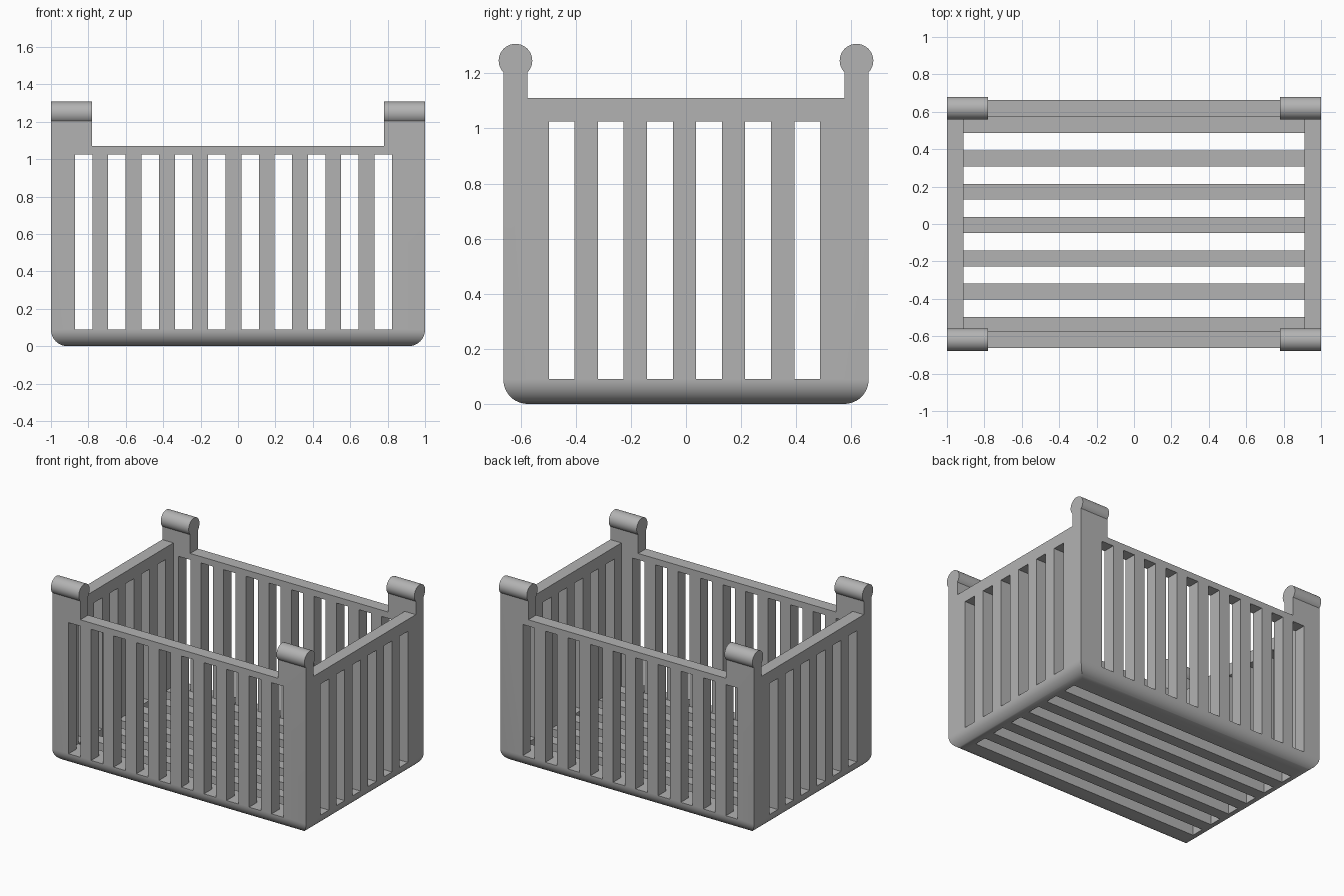
import bpy
import bmesh
from math import radians, pi
from mathutils import Matrix, Vector

cube = bpy.data.objects.get("Cube")
if cube:
    bpy.data.objects.remove(cube, do_unlink=True)

HALF_Y, WALL = 0.663, 0.088
IN_X, IN_Y = 1 - WALL, HALF_Y - WALL
GRIP_Z, GRIP_R, POST_X = 1.246, 0.061, 0.78
SLOT, PITCH = 0.093, 0.178
SLOT_LOW, SLOT_HIGH = 0.09, 1.025

grey = bpy.data.materials.new("grey plastic")
grey.use_nodes = True
grey.diffuse_color = (0.45, 0.45, 0.45, 1)
grey.node_tree.nodes["Principled BSDF"].inputs["Base Color"].default_value = grey.diffuse_color


def add_box(bm, low, high):
    low, high = Vector(low), Vector(high)
    size = Matrix.Diagonal((*(high - low), 1))
    bmesh.ops.create_cube(bm, size=1, matrix=Matrix.Translation((low + high) / 2) @ size)


def make_object(name, bm):
    mesh = bpy.data.meshes.new(name)
    bm.to_mesh(mesh)
    bm.free()
    mesh.materials.append(grey)
    obj = bpy.data.objects.new(name, mesh)
    bpy.context.collection.objects.link(obj)
    return obj


def combine(target, tool, operation):
    mod = target.modifiers.new(tool.name, 'BOOLEAN')
    mod.operation, mod.solver, mod.object = operation, 'EXACT', tool
    bpy.context.view_layer.objects.active = target
    bpy.ops.object.modifier_apply(modifier=mod.name)
    bpy.data.objects.remove(tool, do_unlink=True)


def cut(target, name, boxes):
    bm = bmesh.new()
    for low, high in boxes:
        add_box(bm, low, high)
    combine(target, make_object(name, bm), 'DIFFERENCE')


# Solid block with rounded bottom edges
bm = bmesh.new()
add_box(bm, (-1, -HALF_Y, 0), (1, HALF_Y, GRIP_Z))
bottom = [e for e in bm.edges if all(v.co.z < 0.01 for v in e.verts)]
bmesh.ops.bevel(bm, geom=bottom, offset=WALL, segments=12, profile=0.5, affect='EDGES')
basket = make_object("basket", bm)

# Hollow inside, and lowered rims between the corner posts
cut(basket, "hollow", [((-IN_X, -IN_Y, WALL), (IN_X, IN_Y, 2))])
cut(basket, "long_rim_notch", [((-POST_X, -1, 1.07), (POST_X, 1, 2))])
cut(basket, "short_rim_notch", [((-2, -IN_Y, 1.11), (2, IN_Y, 2))])

# Slots in the long walls, the short walls and the floor
long_starts = [-0.872 + PITCH * i for i in range(10)]
short_starts = [-0.497 + PITCH * i for i in range(6)]
cut(basket, "long_wall_slots",
    [((x, -1, SLOT_LOW), (x + SLOT, 1, SLOT_HIGH)) for x in long_starts])
cut(basket, "short_wall_slots",
    [((-2, y, SLOT_LOW), (2, y + SLOT, SLOT_HIGH)) for y in short_starts])
cut(basket, "floor_slots",
    [((-IN_X, y, -1), (IN_X, y + SLOT, 0.5)) for y in short_starts])

# Round grips on top of the four corner posts
bm = bmesh.new()
for side in (-1, 1):
    for end in (-1, 1):
        place = Matrix.Translation((side * (1 + POST_X) / 2, end * (HALF_Y - WALL / 2), GRIP_Z))
        bmesh.ops.create_cone(bm, cap_ends=True, segments=48, radius1=GRIP_R, radius2=GRIP_R,
                              depth=1 - POST_X, matrix=place @ Matrix.Rotation(pi / 2, 4, 'Y'))
combine(basket, make_object("corner_grips", bm), 'UNION')

# Smooth the rounded parts, keep the corners crisp
bpy.ops.object.select_all(action='DESELECT')
basket.select_set(True)
bpy.context.view_layer.objects.active = basket
bpy.ops.object.shade_smooth_by_angle(angle=radians(30))
